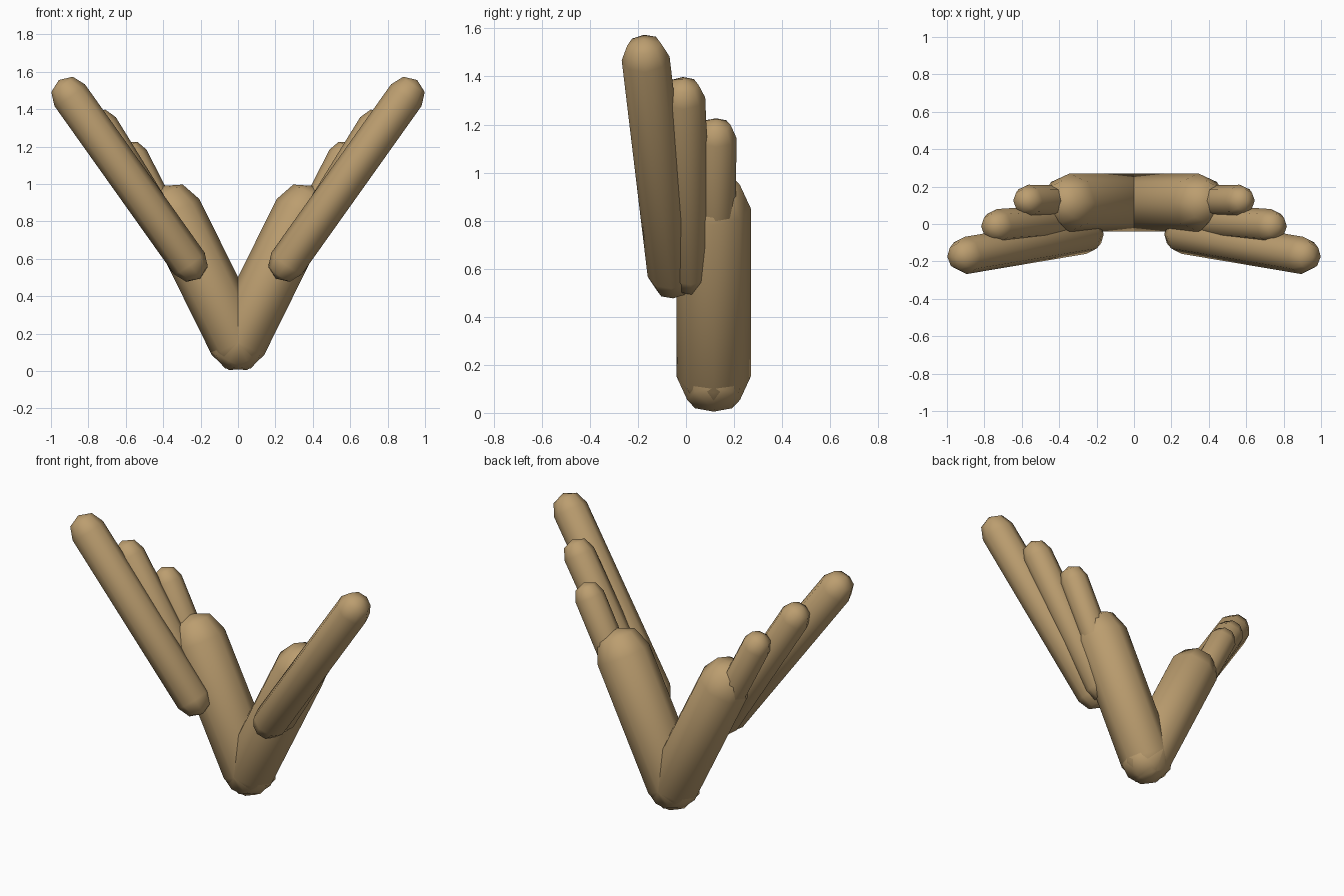
import bpy, bmesh
from math import sin, cos, pi
from mathutils import Vector, Matrix

if "Cube" in bpy.data.objects:
    bpy.data.objects.remove(bpy.data.objects["Cube"])

tan = bpy.data.materials.new("tan")
tan.diffuse_color = (0.50, 0.34, 0.16, 1)
tan.use_nodes = True
tan.node_tree.nodes["Principled BSDF"].inputs["Base Color"].default_value = tan.diffuse_color


def capsule(name, start, end, r, sides=8):
    """Eight-sided capsule: rounded caps joined by a straight shaft."""
    a, b = Vector(start), Vector(end)
    axis = (b - a).normalized()
    u = Vector((0, 1, 0)).cross(axis).normalized()
    w = axis.cross(u)
    bm = bmesh.new()
    # rings along the axis: cap, shaft ends, cap
    rings = []
    for centre, tilt in ((a, -pi / 4), (a, 0), (b, 0), (b, pi / 4)):
        ring = []
        for i in range(sides):
            t = 2 * pi * i / sides
            ring.append(bm.verts.new(centre + r * (
                cos(tilt) * (cos(t) * u + sin(t) * w) + sin(tilt) * axis)))
        rings.append(ring)
    tips = bm.verts.new(a - r * axis), bm.verts.new(b + r * axis)
    for i in range(sides):
        j = (i + 1) % sides
        for lo, hi in zip(rings, rings[1:]):
            bm.faces.new((lo[i], lo[j], hi[j], hi[i]))
        bm.faces.new((tips[0], rings[0][j], rings[0][i]))
        bm.faces.new((tips[1], rings[-1][i], rings[-1][j]))
    bmesh.ops.recalc_face_normals(bm, faces=bm.faces)
    for f in bm.faces:
        f.smooth = True
    mesh = bpy.data.meshes.new(name)
    bm.to_mesh(mesh)
    bm.free()
    mesh.materials.append(tan)
    bpy.context.collection.objects.link(bpy.data.objects.new(name, mesh))


# one wing: name, lower end, upper end, radius
parts = [
    ("wing_arm", (0, 0.115, 0.152), (0.345, 0.115, 0.85), 0.155),
    ("front_feather", (0.26, -0.06, 0.575), (0.90, -0.168, 1.475), 0.10),
    ("middle_feather", (0.28, 0.02, 0.58), (0.73, -0.01, 1.31), 0.09),
    ("back_feather", (0.27, 0.12, 0.57), (0.565, 0.125, 1.145), 0.085),
]

# build both wings, mirrored across x = 0
for label, s in (("right", 1), ("left", -1)):
    for name, lo, hi, r in parts:
        capsule(f"{label}_{name}", (s * lo[0], *lo[1:]), (s * hi[0], *hi[1:]), r)
